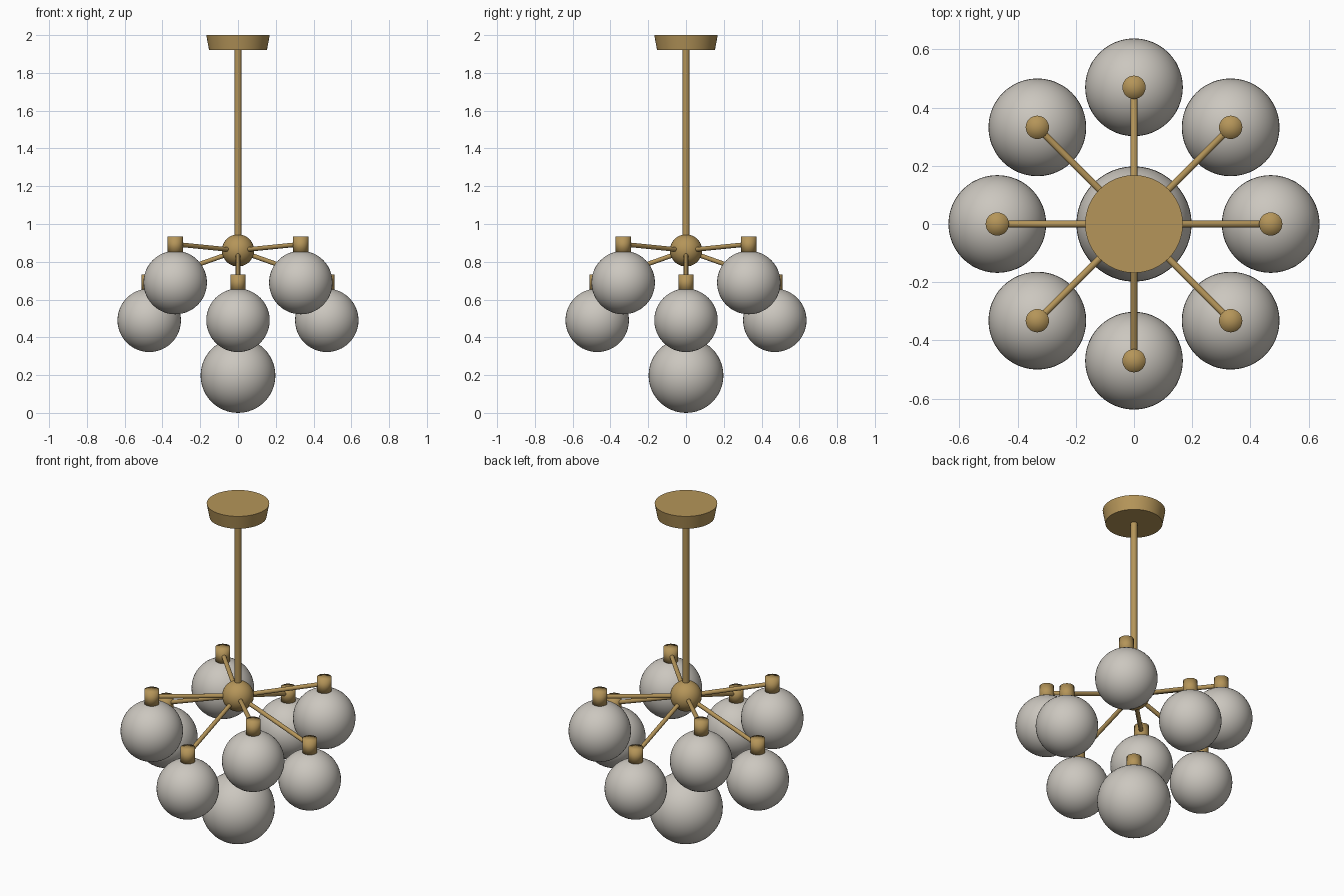
import bpy
from math import cos, sin, radians
from mathutils import Vector

cube = bpy.data.objects.get("Cube")
if cube:
    bpy.data.objects.remove(cube, do_unlink=True)


def material(name, rgb):
    m = bpy.data.materials.new(name)
    m.use_nodes = True
    color = (*rgb, 1.0)
    m.diffuse_color = color
    m.node_tree.nodes["Principled BSDF"].inputs["Base Color"].default_value = color
    return m


brass = material("brass", (0.46, 0.30, 0.10))
glass = material("frosted_glass", (0.60, 0.57, 0.52))


def finish(name, mat, sharp=True):
    ob = bpy.context.object
    ob.name = name
    ob.data.materials.append(mat)
    if sharp:
        bpy.ops.object.shade_smooth_by_angle(angle=radians(40))
    else:
        bpy.ops.object.shade_smooth()
    return ob


def ball(name, center, radius, mat):
    bpy.ops.mesh.primitive_uv_sphere_add(segments=48, ring_count=24,
                                         radius=radius, location=center)
    return finish(name, mat, sharp=False)


def rod(name, start, end, radius):
    start, end = Vector(start), Vector(end)
    axis = end - start
    bpy.ops.mesh.primitive_cylinder_add(
        vertices=24, radius=radius, depth=axis.length, location=(start + end) / 2,
        rotation=axis.to_track_quat('Z', 'Y').to_euler())
    return finish(name, brass)


GLOBE_R = 0.168
CAP_TOP = 0.075      # cap height above the globe
CAP_SINK = 0.015     # cap depth inside the globe


def globe_with_cap(label, center, radius):
    ball(label + "_globe", center, radius, glass)
    top = center[2] + radius
    bpy.ops.mesh.primitive_cylinder_add(
        vertices=32, radius=0.04, depth=CAP_TOP + CAP_SINK, end_fill_type='TRIFAN',
        location=(center[0], center[1], top + (CAP_TOP - CAP_SINK) / 2))
    finish(label + "_cap", brass, sharp=False)


# Ceiling canopy, stem and hub
HUB = (0, 0, 0.86)
bpy.ops.mesh.primitive_cone_add(vertices=64, radius1=0.153, radius2=0.168,
                                depth=0.08, location=(0, 0, 1.96))
finish("ceiling_canopy", brass)
rod("stem", HUB, (0, 0, 1.93), 0.018)
ball("hub", HUB, 0.085, brass)

# Ring of arms, alternating low (on the axes) and high (on the diagonals)
for i in range(8):
    a = radians(45 * i)
    tier, z = ("upper", 0.69) if i % 2 else ("lower", 0.49)
    x, y = 0.47 * cos(a), 0.47 * sin(a)
    label = f"{tier}_{i}"
    globe_with_cap(label, (x, y, z), GLOBE_R)
    rod(label + "_arm", HUB, (x, y, z + GLOBE_R + 0.035), 0.012)

# Large globe hanging in the middle
globe_with_cap("center", (0, 0, 0.198), 0.198)
